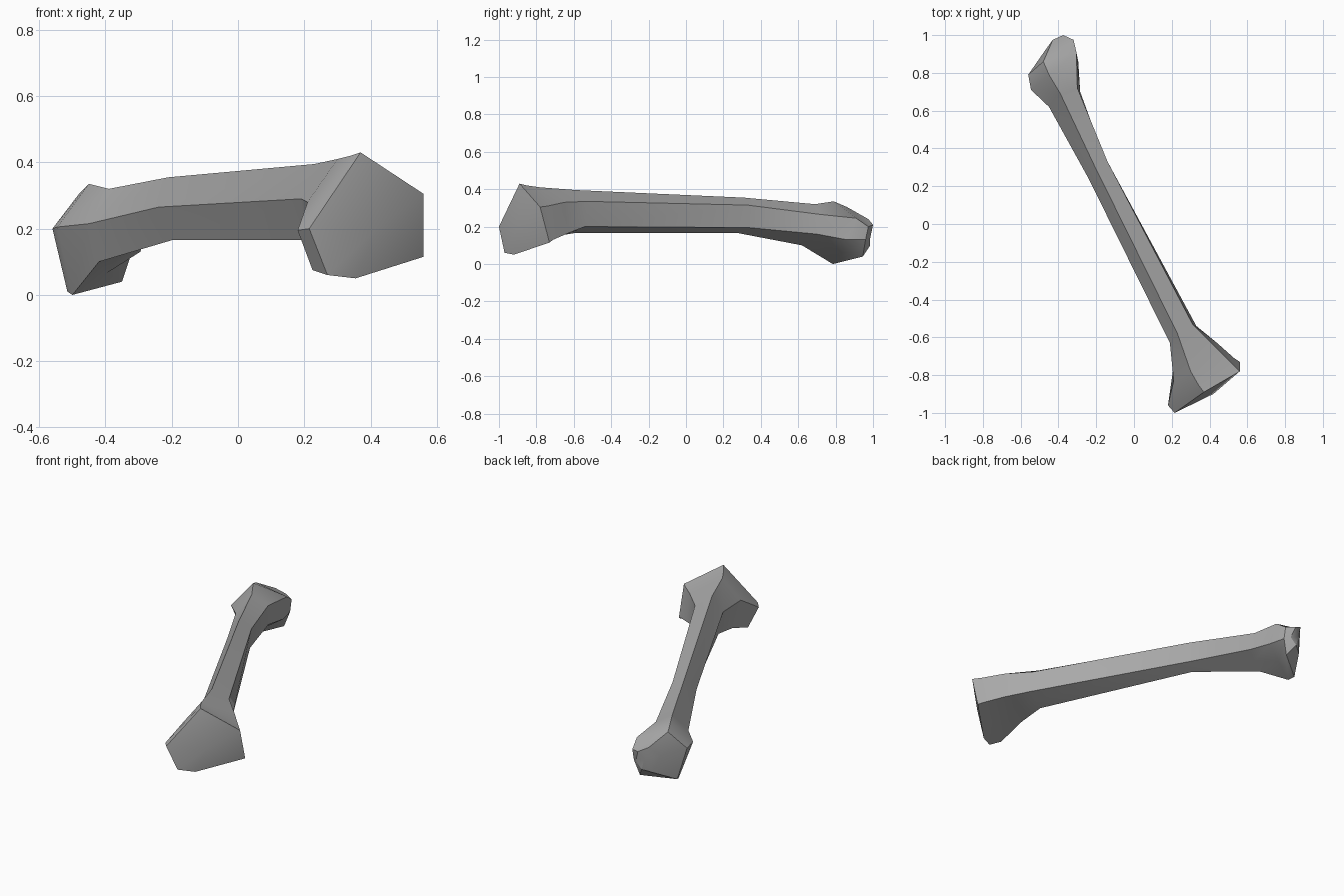
import bpy
import bmesh
from math import radians
from mathutils import Vector

default_cube = bpy.data.objects.get("Cube")
if default_cube:
    bpy.data.objects.remove(default_cube, do_unlink=True)


def make_material(name, colour):
    material = bpy.data.materials.new(name)
    material.use_nodes = True
    material.diffuse_color = colour
    shader = material.node_tree.nodes["Principled BSDF"]
    shader.inputs["Base Color"].default_value = colour
    return material


def section(crest, left_edge, left_sole, right_sole, right_edge, keel=None):
    """One cross-section of the bone; the keel lies midway along the sole."""
    left, right = Vector(left_sole), Vector(right_sole)
    middle = Vector(keel) if keel else left.lerp(right, .5)
    return [Vector(crest), Vector(left_edge), left, middle, right, Vector(right_edge)]


def loft(name, sections, front_centre, back_centre, material):
    """Bridge the sections in order and close both ends with a fan."""
    bm = bmesh.new()
    rings = [[bm.verts.new(point) for point in ring] for ring in sections]
    sides = len(rings[0])
    for ring, following in zip(rings, rings[1:]):
        for i in range(sides):
            j = (i + 1) % sides
            bm.faces.new((ring[i], ring[j], following[j], following[i]))
    for ring, centre in ((rings[0], front_centre), (rings[-1], back_centre)):
        hub = bm.verts.new(centre)
        for i in range(sides):
            bm.faces.new((ring[i], ring[(i + 1) % sides], hub))
    bmesh.ops.recalc_face_normals(bm, faces=bm.faces[:])
    mesh = bpy.data.meshes.new(name)
    bm.to_mesh(mesh)
    bm.free()
    mesh.materials.append(material)
    bone = bpy.data.objects.new(name, mesh)
    bpy.context.collection.objects.link(bone)
    return bone


# Broad front end, flaring out from the shaft
front_end = [
    section(crest=(.37, -.89, .43), left_edge=(.215, -1, .2),
            left_sole=(.27, -.97, .06), keel=(.355, -.92, .05),
            right_sole=(.56, -.73, .115), right_edge=(.56, -.78, .305)),
    section(crest=(.34, -.85, .42), left_edge=(.18, -.96, .195),
            left_sole=(.225, -.92, .075),
            right_sole=(.53, -.71, .13), right_edge=(.52, -.74, .31)),
    section(crest=(.3, -.78, .41), left_edge=(.21, -.83, .28),
            left_sole=(.21, -.75, .14),
            right_sole=(.44, -.63, .165), right_edge=(.43, -.65, .33)),
]

# Slim shaft
shaft = [
    section(crest=(.23, -.58, .395), left_edge=(.19, -.63, .29),
            left_sole=(.2, -.6, .165),
            right_sole=(.33, -.54, .2), right_edge=(.31, -.53, .335)),
    section(crest=(-.21, .31, .355), left_edge=(-.24, .24, .265),
            left_sole=(-.2, .28, .165),
            right_sole=(-.15, .33, .195), right_edge=(-.14, .33, .315)),
]

# Knobbly back end with a low heel
back_end = [
    section(crest=(-.39, .69, .32), left_edge=(-.45, .62, .215),
            left_sole=(-.42, .62, .1),
            right_sole=(-.285, .7, .16), right_edge=(-.3, .72, .265)),
    section(crest=(-.45, .79, .335), left_edge=(-.545, .71, .205),
            left_sole=(-.5, .785, 0),
            right_sole=(-.295, .86, .13), right_edge=(-.305, .91, .245)),
    section(crest=(-.48, .86, .305), left_edge=(-.56, .79, .2),
            left_sole=(-.515, .82, .01), keel=(-.35, .945, .04),
            right_sole=(-.32, .96, .13), right_edge=(-.32, .975, .2)),
    section(crest=(-.43, .975, .24), left_edge=(-.47, .92, .18),
            left_sole=(-.44, .95, .08), keel=(-.39, .985, .1),
            right_sole=(-.35, .985, .14), right_edge=(-.375, 1, .21)),
]

bone_grey = make_material("bone grey", (.4, .4, .4, 1))
bone = loft("long_bone", front_end + shaft + back_end,
            front_centre=(.42, -.9, .2), back_centre=(-.405, .985, .16),
            material=bone_grey)

# Soft shading across gentle bends, crisp ridges elsewhere
bpy.ops.object.select_all(action="DESELECT")
bone.select_set(True)
bpy.context.view_layer.objects.active = bone
bpy.ops.object.shade_smooth_by_angle(angle=radians(30))
